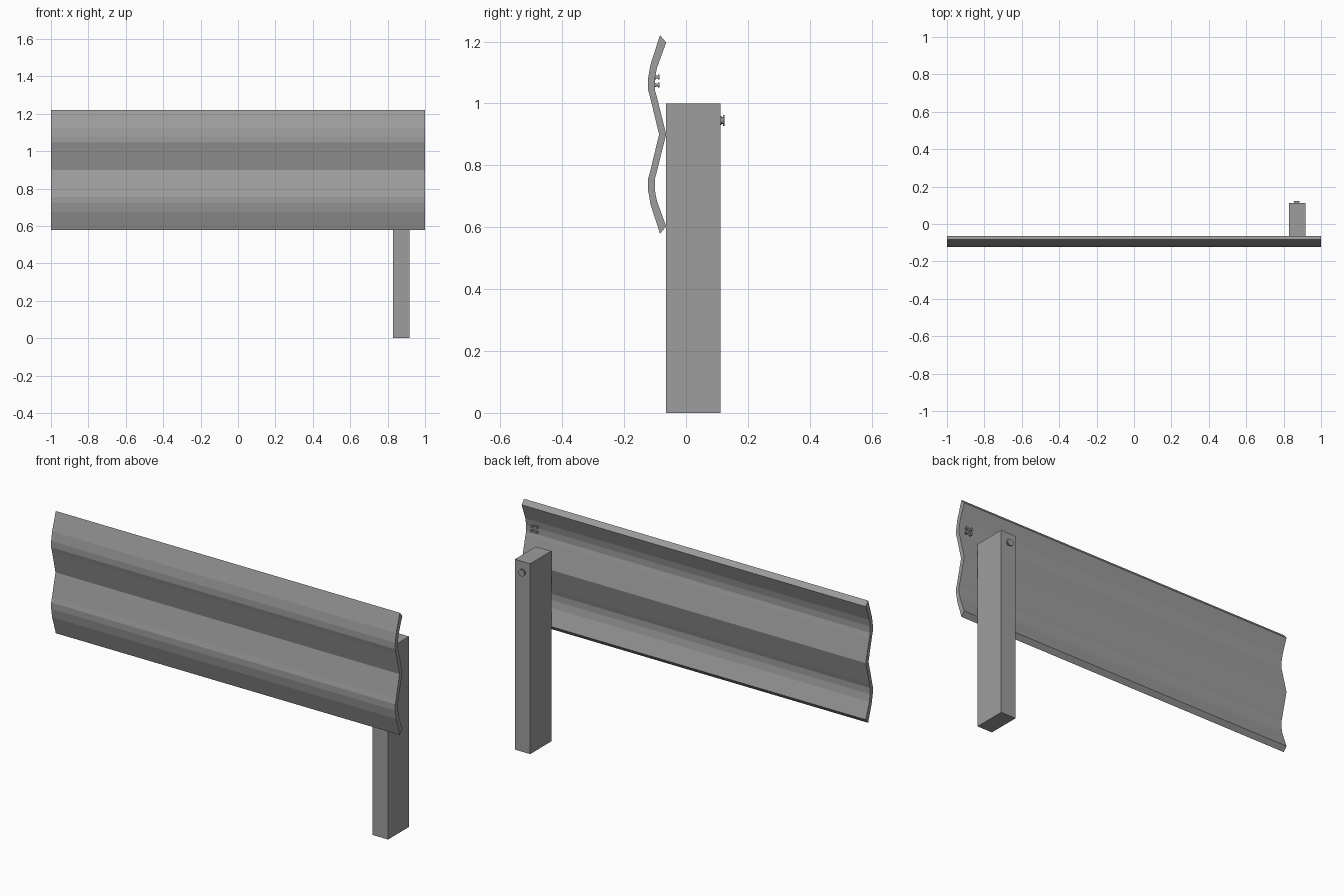
import bpy, bmesh
from math import radians
from mathutils import Matrix, Vector

if "Cube" in bpy.data.objects:
    bpy.data.objects.remove(bpy.data.objects["Cube"])

# Dark grey for every part
grey = bpy.data.materials.new("dark_grey")
grey.diffuse_color = (.34, .34, .34, 1)
grey.use_nodes = True
grey.node_tree.nodes["Principled BSDF"].inputs["Base Color"].default_value = grey.diffuse_color


def new_object(name, bm):
    bmesh.ops.recalc_face_normals(bm, faces=bm.faces)
    mesh = bpy.data.meshes.new(name)
    bm.to_mesh(mesh)
    bm.free()
    mesh.materials.append(grey)
    obj = bpy.data.objects.new(name, mesh)
    bpy.context.collection.objects.link(obj)
    return obj


def bolt(name, x, y, z, r, length, sides=12):
    # Washer, shank and head stacked along +y
    bm = bmesh.new()
    for start, end, rad in ((0, .3, r * .85), (.25, .75, r * .6), (.7, 1, r)):
        mid = y + (start + end) / 2 * length
        m = Matrix.Translation((x, mid, z)) @ Matrix.Rotation(radians(90), 4, 'X')
        bmesh.ops.create_cone(bm, cap_ends=True, segments=sides, radius1=rad,
                              radius2=rad, depth=(end - start) * length, matrix=m)
    return new_object(name, bm)


# Corrugated rail: upper half of the section mirrored about z = MID
MID = 0.9
front = [(-.087, 0), (-.116, .12), (-.123, .145), (-.123, .178), (-.115, .225), (-.084, .321)]
back = [(-.064, 0), (-.094, .12), (-.101, .145), (-.101, .178), (-.094, .215), (-.064, .297)]


def full(half):
    return [(y, MID - d) for y, d in reversed(half[1:])] + [(y, MID + d) for y, d in half]


fr, bk = full(front), full(back)
bm = bmesh.new()
f_verts = [bm.verts.new((-1, y, z)) for y, z in fr]
b_verts = [bm.verts.new((-1, y, z)) for y, z in bk]
faces = [bm.faces.new((f_verts[i], f_verts[i + 1], b_verts[i + 1], b_verts[i]))
         for i in range(len(fr) - 1)]
ext = bmesh.ops.extrude_face_region(bm, geom=faces, use_keep_orig=True)
moved = [g for g in ext["geom"] if isinstance(g, bmesh.types.BMVert)]
bmesh.ops.translate(bm, verts=moved, vec=Vector((2, 0, 0)))
new_object("rail", bm)

# Support post
bm = bmesh.new()
bmesh.ops.create_cube(bm, size=1, matrix=Matrix.Translation((.8725, .0235, .5))
                      @ Matrix.Diagonal((.089, .175, 1, 1)))
new_object("post", bm)

# Bolt on the back of the post
bolt("post_bolt", .87, .11, .945, .018, .014, 16)

# Four splice bolts behind the rail end
for i, x in enumerate((.934, .96)):
    for j, z in enumerate((1.06, 1.085)):
        bolt(f"splice_bolt_{i}_{j}", x, -.101, z, .008, .016)
